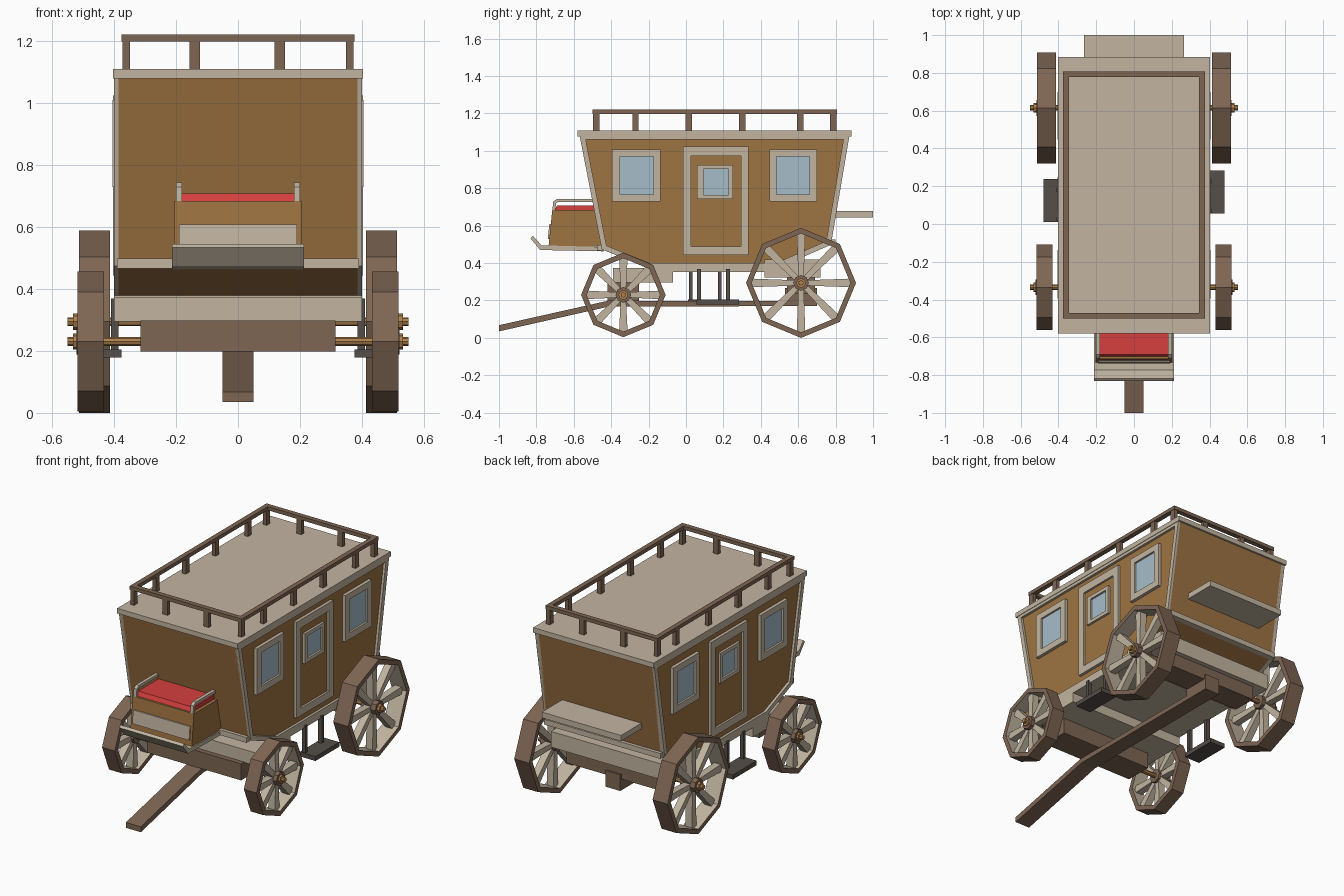
import bpy, bmesh, math
from mathutils import Vector

if "Cube" in bpy.data.objects:
    bpy.data.objects.remove(bpy.data.objects["Cube"])


def material(name, r, g, b):
    m = bpy.data.materials.new(name)
    lin = [((c / 255 + 0.055) / 1.055) ** 2.4 for c in (r, g, b)]
    m.diffuse_color = (*lin, 1)
    m.use_nodes = True
    m.node_tree.nodes["Principled BSDF"].inputs["Base Color"].default_value = m.diffuse_color
    return m


CREAM = material("cream wood", 194, 181, 161)
TAN = material("tan panel", 158, 115, 66)
BROWN = material("brown wood", 126, 102, 84)
RED = material("red cushion", 214, 62, 62)
GLASS = material("pale glass", 166, 190, 202)
BRONZE = material("bronze", 176, 130, 78)
IRON = material("dark iron", 86, 78, 74)


def finish(name, bm, *mats):
    bmesh.ops.recalc_face_normals(bm, faces=bm.faces)
    me = bpy.data.meshes.new(name)
    bm.to_mesh(me)
    bm.free()
    for m in mats:
        me.materials.append(m)
    ob = bpy.data.objects.new(name, me)
    bpy.context.collection.objects.link(ob)
    return ob


def add_prism(bm, pts, x0, x1):
    """Extrude a (y, z) outline from x0 to x1."""
    a = [bm.verts.new((x0, y, z)) for y, z in pts]
    b = [bm.verts.new((x1, y, z)) for y, z in pts]
    n = len(pts)
    bm.faces.new(a)
    bm.faces.new(b[::-1])
    for i in range(n):
        j = (i + 1) % n
        bm.faces.new((a[i], a[j], b[j], b[i]))


def prism(name, pts, x0, x1, mat):
    bm = bmesh.new()
    add_prism(bm, pts, x0, x1)
    return finish(name, bm, mat)


def rect(y0, y1, z0, z1):
    return [(y0, z0), (y1, z0), (y1, z1), (y0, z1)]


def box(name, x0, x1, y0, y1, z0, z1, mat):
    return prism(name, rect(y0, y1, z0, z1), x0, x1, mat)


def add_frame(bm, outer, inner, x0, x1):
    """Closed border between two matching outlines."""
    n = len(outer)
    for i in range(n):
        j = (i + 1) % n
        add_prism(bm, [outer[i], outer[j], inner[j], inner[i]], x0, x1)


def inset(pts, d):
    out = []
    n = len(pts)
    for i in range(n):
        p, q, r = (Vector(pts[k % n]) for k in (i - 1, i, i + 1))
        e, f = (q - p).normalized(), (r - q).normalized()
        n1, n2 = Vector((-e.y, e.x)), Vector((-f.y, f.x))
        m = (n1 + n2).normalized()
        out.append(tuple(q + m * (d / m.dot(n1))))
    return out


# Cabin with flared ends and tapered belly
hull = [(-0.57, 1.09), (-0.45, 0.475), (-0.2, 0.375), (0.49, 0.375), (0.775, 0.50), (0.875, 1.09)]
prism("cabin", hull, -0.385, 0.385, TAN)
box("roof", -0.403, 0.403, -0.58, 0.885, 1.08, 1.11, CREAM)
box("floor", -0.40, 0.40, -0.22, 0.5, 0.355, 0.38, CREAM)
box("front_sill", -0.39, 0.39, -0.475, -0.43, 0.468, 0.50, CREAM)
box("rear_sill", -0.39, 0.39, 0.75, 0.80, 0.495, 0.527, CREAM)
box("rear_shelf", -0.265, 0.265, 0.78, 1.0, 0.645, 0.68, CREAM)

# Side details: hull trim, windows, door
for s, side in ((1, "right"), (-1, "left")):
    bm = bmesh.new()
    add_frame(bm, hull, inset(hull, 0.028), s * 0.375, s * 0.40)
    finish(side + "_hull_trim", bm, CREAM)

    def framed(name, outer, inner, fill, depth):
        bm = bmesh.new()
        add_frame(bm, rect(*outer), rect(*inner), s * 0.38, s * depth)
        finish(f"{side}_{name}_frame", bm, CREAM)
        box(f"{side}_{name}_panel", s * 0.38, s * (depth - 0.012), *inner, fill)

    framed("front_window", (-0.395, -0.137, 0.73, 1.01), (-0.352, -0.175, 0.77, 0.972), GLASS, 0.405)
    framed("rear_window", (0.447, 0.70, 0.73, 1.01), (0.485, 0.66, 0.77, 0.972), GLASS, 0.405)
    framed("door", (-0.015, 0.335, 0.445, 1.025), (0.027, 0.293, 0.49, 0.975), TAN, 0.403)
    framed("door_window", (0.06, 0.25, 0.745, 0.927), (0.093, 0.226, 0.767, 0.905), GLASS, 0.405)

    # Hanging step
    y0 = 0.055 if s > 0 else 0.01
    box(side + "_step", s * 0.375, s * 0.48, y0, y0 + 0.228, 0.18, 0.207, IRON)
    for k, y in enumerate((y0 + 0.005, y0 + 0.16)):
        box(f"{side}_step_hanger_{k}", s * 0.385, s * 0.41, y, y + 0.02, 0.2, 0.37, IRON)

# Roof rail and posts
bm = bmesh.new()
add_frame(bm, [(-0.375, -0.5), (0.375, -0.5), (0.375, 0.808), (-0.375, 0.808)],
          [(-0.345, -0.47), (0.345, -0.47), (0.345, 0.778), (-0.345, 0.778)], 1.2, 1.222)
for v in bm.verts:
    v.co = (v.co.y, v.co.z, v.co.x)
finish("roof_rail", bm, BROWN)
spots = [(x, y) for x in (-0.36, 0.36) for y in (-0.48, -0.27, 0.015, 0.3, 0.61, 0.788)]
spots += [(x, y) for x in (-0.14, 0.135) for y in (-0.485, 0.793)]
bm = bmesh.new()
for x, y in spots:
    w = 0.012 if abs(x) > 0.2 else 0.017
    d = 0.017 if abs(x) > 0.2 else 0.012
    add_prism(bm, rect(y - d, y + d, 1.1, 1.205), x - w, x + w)
finish("roof_rail_posts", bm, BROWN)

# Driver's seat
prism("footboard", [(-0.832, 0.535), (-0.78, 0.472), (-0.44, 0.465), (-0.44, 0.488),
                    (-0.772, 0.497), (-0.818, 0.547)], -0.213, 0.213, CREAM)
prism("seat_box", [(-0.735, 0.49), (-0.45, 0.49), (-0.49, 0.685), (-0.715, 0.685)], -0.205, 0.205, TAN)
prism("seat_front_panel", [(-0.739, 0.53), (-0.73, 0.53), (-0.722, 0.61), (-0.731, 0.61)], -0.19, 0.19, CREAM)
prism("seat_cushion", [(-0.705, 0.68), (-0.49, 0.68), (-0.49, 0.71), (-0.69, 0.71)], -0.185, 0.185, RED)
for s, side in ((1, "right"), (-1, "left")):
    prism(side + "_seat_rail", [(-0.715, 0.68), (-0.70, 0.68), (-0.695, 0.722), (-0.685, 0.728), (-0.49, 0.728),
                                (-0.49, 0.745), (-0.69, 0.745), (-0.71, 0.73)], s * 0.18, s * 0.2, CREAM)

# Undercarriage
box("front_bolster", -0.40, 0.40, -0.39, -0.07, 0.297, 0.375, CREAM)
box("rear_bolster", -0.40, 0.40, 0.42, 0.72, 0.325, 0.42, CREAM)
box("front_axle_beam", -0.315, 0.315, -0.42, -0.25, 0.2, 0.3, BROWN)
box("rear_axle_beam", -0.315, 0.315, 0.54, 0.69, 0.24, 0.33, BROWN)
box("rear_pole_block", -0.05, 0.05, 0.53, 0.70, 0.18, 0.27, BROWN)
prism("draw_pole", [(-1, 0.037), (-0.41, 0.17), (0.7, 0.172), (0.7, 0.2), (-0.42, 0.2), (-1, 0.07)],
      -0.05, 0.05, BROWN)


def ring(r, cy, cz, n=8):
    return [(cy + r * math.cos(2 * math.pi * i / n), cz + r * math.sin(2 * math.pi * i / n)) for i in range(n)]


def wheel(name, s, cy, cz, r, x0, x1):
    # Octagonal rim, cream on its inner faces
    bm = bmesh.new()
    loops = [[bm.verts.new((s * x, *p)) for p in ring(rad, cy, cz)]
             for rad, x in ((r, x0), (r, x1), (r - 0.03, x1), (r - 0.03, x0))]
    for k in range(4):
        a, b = loops[k], loops[(k + 1) % 4]
        for i in range(8):
            j = (i + 1) % 8
            bm.faces.new((a[i], a[j], b[j], b[i])).material_index = int(k == 2)
    finish(name + "_rim", bm, BROWN, CREAM)
    # Tapered spokes
    bm = bmesh.new()
    xm = (x0 + x1) / 2
    for i in range(8):
        a = i * math.pi / 4
        c, d = math.cos(a), math.sin(a)
        pts = [(cy + u * c - v * d, cz + u * d + v * c)
               for u, v in ((0.02, -0.014), (r - 0.025, -0.023), (r - 0.025, 0.023), (0.02, 0.014))]
        add_prism(bm, pts, s * (xm - 0.022), s * (xm + 0.022))
    finish(name + "_spokes", bm, CREAM)
    prism(name + "_hub", ring(0.042, cy, cz), s * (x0 + 0.005), s * (x1 + 0.004), BROWN)
    prism(name + "_axle", ring(0.014, cy, cz), s * 0.30, s * 0.55, BRONZE)
    prism(name + "_axle_collar", ring(0.026, cy, cz), s * (x1 - 0.01), s * 0.532, BRONZE)


for s, side in ((1, "right"), (-1, "left")):
    wheel(side + "_front_wheel", s, -0.335, 0.232, 0.226, 0.432, 0.517)
    wheel(side + "_rear_wheel", s, 0.615, 0.296, 0.294, 0.413, 0.513)

# Rest the wheels on the ground
for ob in bpy.context.collection.objects:
    ob.location.z = -0.002
